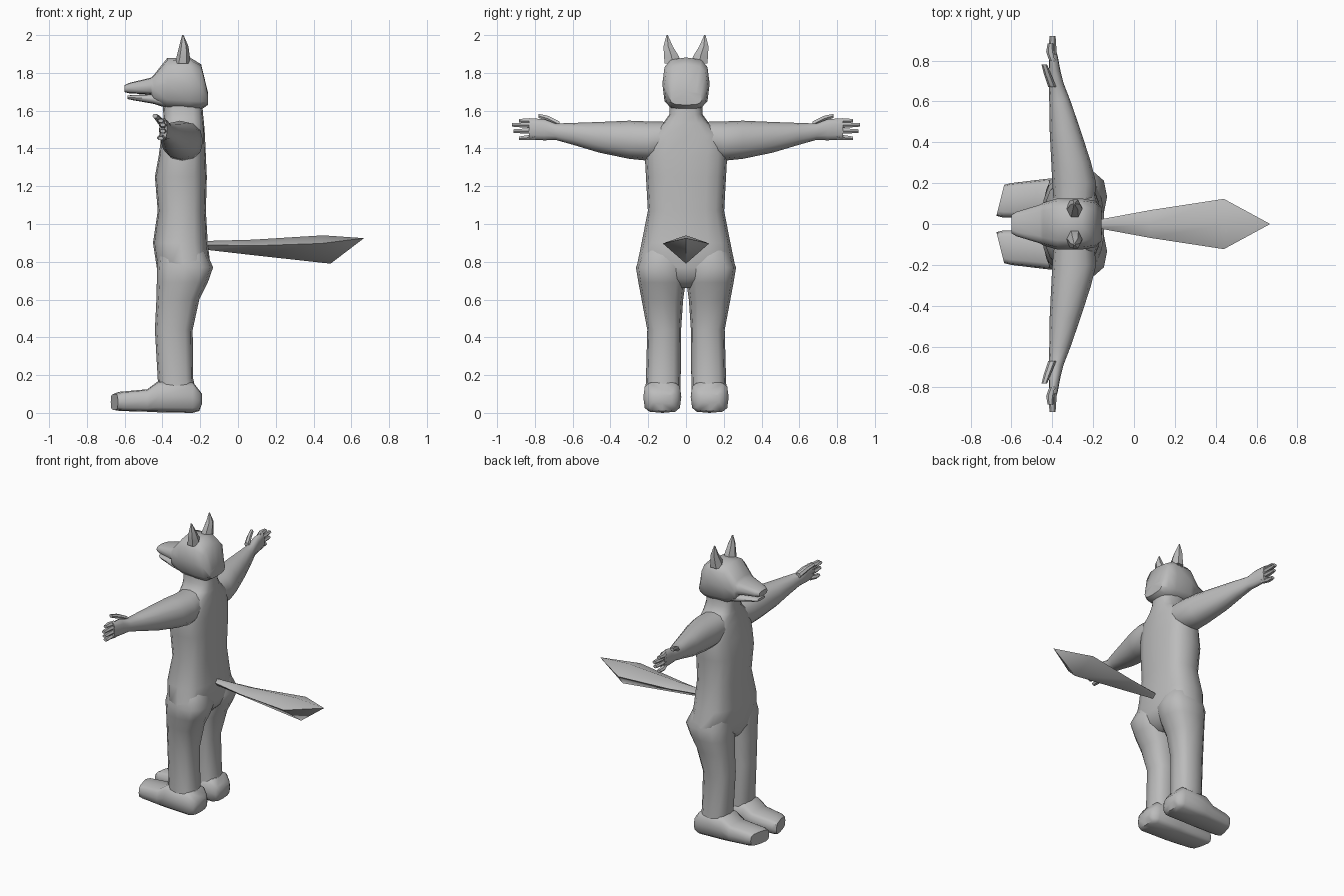
import bpy, bmesh, math

grey = bpy.data.materials.new("plain grey")
grey.diffuse_color = (0.5, 0.5, 0.5, 1)


def finish(name, bm, mirror=False, angle=50):
    bmesh.ops.recalc_face_normals(bm, faces=bm.faces)
    me = bpy.data.meshes.new(name)
    bm.to_mesh(me)
    bm.free()
    me.materials.append(grey)
    ob = bpy.data.objects.new(name, me)
    bpy.context.collection.objects.link(ob)
    if mirror:
        m = ob.modifiers.new("mirror", 'MIRROR')
        m.use_axis = (False, True, False)
    bpy.ops.object.select_all(action='DESELECT')
    ob.select_set(True)
    bpy.context.view_layer.objects.active = ob
    bpy.ops.object.shade_smooth_by_angle(angle=math.radians(angle))
    return ob


def loft(name, axis, sections, n=12, p=0.8, mirror=False, angle=50, bend=None):
    """Skin rounded sections (t, a0, a1, b0, b1) along an axis; a and b are the other two axes in order."""
    bm = bmesh.new()
    rings = []
    for t, a0, a1, b0, b1 in sections:
        ring = []
        for i in range(n):
            w = 2 * math.pi * i / n
            c, s = math.cos(w), math.sin(w)
            co = [(a0 + a1) / 2 + (a1 - a0) / 2 * math.copysign(abs(c) ** p, c),
                  (b0 + b1) / 2 + (b1 - b0) / 2 * math.copysign(abs(s) ** p, s)]
            co.insert(axis, t)
            ring.append(bm.verts.new(bend(co) if bend else co))
        rings.append(ring)
    for r, q in zip(rings, rings[1:]):
        for i in range(n):
            j = (i + 1) % n
            bm.faces.new((r[i], r[j], q[j], q[i]))
    bm.faces.new(rings[0])
    bm.faces.new(rings[-1])
    return finish(name, bm, mirror, angle)


# torso and neck, from the hips up
loft("torso", 2, [
    (0.66, -0.40, -0.22, -0.07, 0.07),
    (0.71, -0.425, -0.17, -0.20, 0.20),
    (0.77, -0.43, -0.145, -0.262, 0.262),
    (0.90, -0.45, -0.16, -0.235, 0.235),
    (1.07, -0.425, -0.17, -0.202, 0.202),
    (1.25, -0.44, -0.165, -0.212, 0.212),
    (1.36, -0.42, -0.17, -0.218, 0.218),
    (1.47, -0.405, -0.175, -0.20, 0.20),
    (1.535, -0.395, -0.18, -0.12, 0.12),
    (1.58, -0.395, -0.185, -0.088, 0.088),
    (1.65, -0.40, -0.19, -0.088, 0.088)], n=16, p=0.7)

# legs
loft("leg", 2, [
    (0.06, -0.42, -0.21, 0.028, 0.217),
    (0.18, -0.425, -0.237, 0.028, 0.212),
    (0.44, -0.44, -0.24, 0.026, 0.205),
    (0.60, -0.432, -0.205, 0.015, 0.235),
    (0.69, -0.43, -0.16, 0.002, 0.252),
    (0.77, -0.43, -0.132, 0.002, 0.265),
    (0.86, -0.42, -0.17, 0.01, 0.23)], p=0.75, mirror=True)


# feet, with the toe end slanting back towards the outside
def slant(co):
    if co[0] < -0.6:
        co[0] += (co[1] - 0.035) * 0.25
    return co


loft("foot", 0, [
    (-0.675, 0.04, 0.192, 0.015, 0.10),
    (-0.645, 0.033, 0.20, 0.01, 0.112),
    (-0.48, 0.028, 0.215, 0.006, 0.125),
    (-0.42, 0.025, 0.222, 0.003, 0.17),
    (-0.24, 0.025, 0.226, 0.0, 0.165),
    (-0.205, 0.045, 0.205, 0.01, 0.12),
    (-0.19, 0.07, 0.18, 0.05, 0.10)], p=0.55, mirror=True, bend=slant)

# arms ending in a flat palm
loft("arm", 1, [
    (0.06, -0.39, -0.20, 1.38, 1.54),
    (0.20, -0.40, -0.185, 1.335, 1.543),
    (0.30, -0.405, -0.21, 1.345, 1.547),
    (0.46, -0.413, -0.262, 1.378, 1.54),
    (0.60, -0.415, -0.31, 1.42, 1.535),
    (0.69, -0.417, -0.345, 1.445, 1.532),
    (0.75, -0.418, -0.36, 1.443, 1.555),
    (0.83, -0.415, -0.375, 1.447, 1.56)], p=0.9, mirror=True)

# fingers: (root height, tip height, tip distance, tip x)
for i, (z, z2, tip, x) in enumerate([(1.543, 1.547, 0.885, -0.41), (1.522, 1.525, 0.92, -0.40),
                                     (1.492, 1.492, 0.912, -0.40), (1.46, 1.453, 0.885, -0.41)]):
    loft("finger_%d" % (i + 1), 1, [
        (0.80, -0.415, -0.375, z - 0.017, z + 0.017),
        ((0.80 + tip) / 2, x - 0.02, x + 0.02, (z + z2) / 2 - 0.015, (z + z2) / 2 + 0.015),
        (tip, x - 0.013, x + 0.016, z2 - 0.011, z2 + 0.011)], n=6, p=1, mirror=True)
loft("thumb", 1, [
    (0.67, -0.42, -0.38, 1.51, 1.545),
    (0.73, -0.44, -0.405, 1.54, 1.575),
    (0.78, -0.453, -0.425, 1.56, 1.585)], n=6, p=1, mirror=True)

# head: skull running into the upper muzzle, with a separate lower jaw
loft("head", 0, [
    (-0.60, -0.045, 0.045, 1.698, 1.735),
    (-0.575, -0.06, 0.06, 1.692, 1.747),
    (-0.46, -0.095, 0.095, 1.685, 1.775),
    (-0.445, -0.105, 0.105, 1.645, 1.79),
    (-0.375, -0.125, 0.125, 1.61, 1.878),
    (-0.255, -0.125, 0.125, 1.60, 1.882),
    (-0.195, -0.115, 0.115, 1.605, 1.845),
    (-0.16, -0.085, 0.085, 1.63, 1.70)], p=0.65)
loft("lower_jaw", 0, [
    (-0.585, -0.04, 0.04, 1.662, 1.68),
    (-0.56, -0.055, 0.055, 1.656, 1.683),
    (-0.45, -0.088, 0.088, 1.637, 1.687),
    (-0.38, -0.09, 0.09, 1.615, 1.70)], p=0.65)

# pointed ears
loft("ear", 0 + 2, [
    (1.85, -0.335, -0.25, 0.025, 0.12),
    (1.885, -0.325, -0.255, 0.03, 0.122),
    (1.94, -0.312, -0.262, 0.066, 0.123),
    (2.0, -0.296, -0.288, 0.096, 0.104)], n=6, p=1, mirror=True)

# tail: diamond section growing to a leaf-shaped point
bm = bmesh.new()
rings = []
for xt, xs, xb, w, zt, zs, zb in [(-0.18, -0.18, -0.18, 0.02, 0.91, 0.89, 0.865),
                                  (0.08, 0.08, 0.08, 0.068, 0.917, 0.885, 0.835),
                                  (0.45, 0.44, 0.49, 0.123, 0.94, 0.897, 0.79)]:
    rings.append([bm.verts.new(c) for c in ((xt, 0, zt), (xs, w, zs), (xb, 0, zb), (xs, -w, zs))])
end = bm.verts.new((0.667, 0, 0.925))
for i in range(4):
    j = (i + 1) % 4
    for r, q in zip(rings, rings[1:]):
        bm.faces.new((r[i], r[j], q[j], q[i]))
    bm.faces.new((rings[-1][i], rings[-1][j], end))
bm.faces.new(rings[0])
finish("tail", bm, angle=80)
